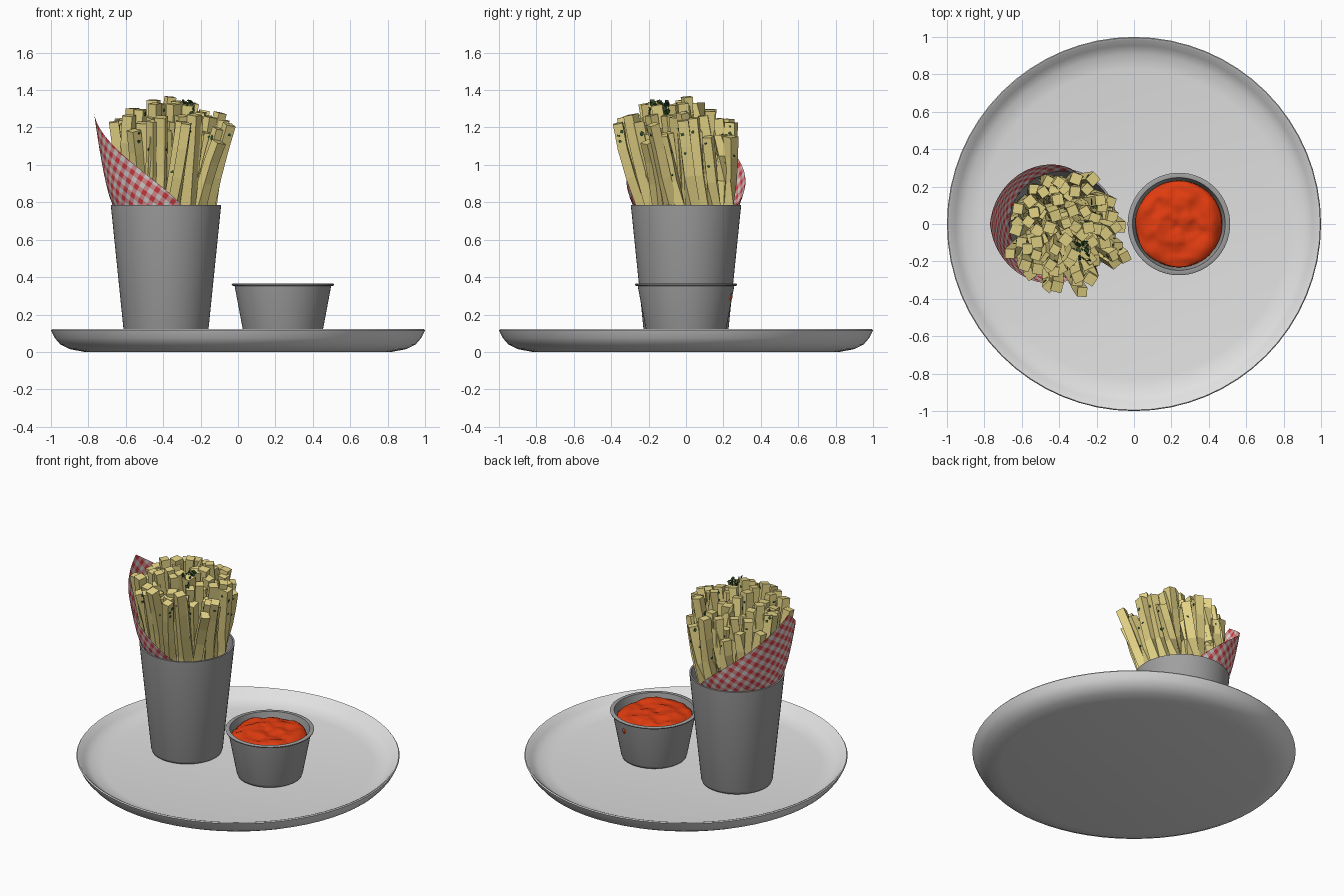
import bpy, bmesh, math, random
from mathutils import Vector, Matrix, noise

random.seed(4)
if "Cube" in bpy.data.objects:
    bpy.data.objects.remove(bpy.data.objects["Cube"])


def material(name, r, g, b):
    m = bpy.data.materials.new(name)
    m.use_nodes = True
    m.diffuse_color = (r, g, b, 1)
    m.node_tree.nodes["Principled BSDF"].inputs["Base Color"].default_value = (r, g, b, 1)
    return m


china = material("white china", 0.75, 0.75, 0.75)
metal = material("grey metal", 0.35, 0.35, 0.35)
potato = material("golden potato", 0.78, 0.66, 0.24)
sauce_red = material("tomato red", 0.75, 0.045, 0.005)
herb = material("herb green", 0.03, 0.08, 0.025)
paper_white = material("paper white", 0.75, 0.75, 0.75)
paper_pink = material("paper pink", 0.78, 0.33, 0.33)
paper_red = material("paper red", 0.75, 0.05, 0.06)


def finish(bm, name, mats, smooth=None, recalc=True):
    if recalc:
        bmesh.ops.recalc_face_normals(bm, faces=bm.faces[:])
    mesh = bpy.data.meshes.new(name)
    bm.to_mesh(mesh)
    bm.free()
    for m in mats:
        mesh.materials.append(m)
    ob = bpy.data.objects.new(name, mesh)
    bpy.context.collection.objects.link(ob)
    if smooth:
        bpy.ops.object.select_all(action='DESELECT')
        ob.select_set(True)
        bpy.context.view_layer.objects.active = ob
        bpy.ops.object.shade_smooth_by_angle(angle=math.radians(smooth))
    return ob


def lathe(profile, x=0.0, steps=64):
    """Spin a (radius, height) profile round a vertical axis at x."""
    bm = bmesh.new()
    verts = [bm.verts.new((r, 0, z)) for r, z in profile]
    edges = [bm.edges.new(pair) for pair in zip(verts, verts[1:])]
    bmesh.ops.spin(bm, geom=verts + edges, cent=(0, 0, 0), axis=(0, 0, 1),
                   angle=math.tau, steps=steps, use_merge=False)
    bmesh.ops.remove_doubles(bm, verts=bm.verts[:], dist=1e-5)
    bmesh.ops.translate(bm, verts=bm.verts[:], vec=(x, 0, 0))
    return bm


# Plate with a raised, curved edge
finish(lathe([(0, 0), (0.82, 0), (0.9, 0.015), (0.95, 0.04), (0.98, 0.075), (1, 0.115),
              (0.995, 0.122), (0.985, 0.118), (0.955, 0.085), (0.91, 0.058),
              (0.83, 0.045), (0, 0.045)]), "plate", [china], 40)

# Tall cup and small sauce cup
CUP = Vector((-0.385, 0, 0))
POT = Vector((0.24, 0, 0))
RIM = 0.785
finish(lathe([(0, 0.045), (0.2, 0.045), (0.215, 0.053), (0.222, 0.07), (0.295, RIM),
              (0.284, RIM), (0.212, 0.08), (0, 0.07)], CUP.x), "tall_cup", [metal], 40)
finish(lathe([(0, 0.045), (0.185, 0.045), (0.198, 0.053), (0.205, 0.07), (0.258, 0.352),
              (0.272, 0.355), (0.274, 0.362), (0.268, 0.366), (0.248, 0.364),
              (0.235, 0.3), (0.195, 0.07), (0, 0.06)], POT.x), "sauce_cup", [metal], 40)

# Lumpy sauce surface
dome = [(0.0125 * i, 0.356 - 0.03 * (i / 18) ** 6) for i in range(19)]
bm = lathe(dome + [(0.232, 0.3), (0, 0.28)], POT.x, 56)
for v in bm.verts:
    if v.co.z > 0.31:
        wave = noise.noise(v.co * 11) + 0.4 * noise.noise(v.co * 27)
        v.co.z += 0.021 * wave
        v.co.xy = POT.xy + (v.co.xy - POT.xy) * (1.02 + 0.04 * noise.noise(v.co * 9))
finish(bm, "sauce", [sauce_red], 60)

# Drip on the outside of the sauce cup
bm = bmesh.new()
bmesh.ops.create_uvsphere(bm, u_segments=10, v_segments=6, radius=0.014)
a = math.radians(76)
drip_at = POT + Vector((0.247 * math.cos(a), 0.247 * math.sin(a), 0.295))
bmesh.ops.transform(bm, verts=bm.verts[:],
                    matrix=Matrix.Translation(drip_at) @ Matrix.Diagonal((0.8, 0.6, 1.4, 1)))
finish(bm, "sauce_drip", [sauce_red], 60)

# Checked paper: a flat check cut to a triangle, then rolled round the cup
PEAK, REACH, MEAN = 1.28, 1.87, 0.33
CELL = 0.028
bm = bmesh.new()
bmesh.ops.create_grid(bm, x_segments=64, y_segments=64, size=32 * CELL)
for f in bm.faces:
    c = f.calc_center_median() / CELL
    f.material_index = math.floor(c.x) % 2 + math.floor(c.y) % 2
bmesh.ops.transform(bm, verts=bm.verts[:],
                    matrix=Matrix.Translation((0, 1, 0)) @ Matrix.Rotation(0.6, 4, 'Z'))
drop, run = PEAK - RIM, REACH * MEAN
for point, normal in [((0, PEAK, 0), (drop, run, 0)), ((0, PEAK, 0), (-drop, run, 0)),
                      ((0, RIM - 0.03, 0), (0, -1, 0))]:
    bmesh.ops.bisect_plane(bm, geom=bm.verts[:] + bm.edges[:] + bm.faces[:],
                           plane_co=point, plane_no=normal, clear_outer=True)
for v in bm.verts:
    angle, z = v.co.x / MEAN, v.co.y
    r = 0.28 + 0.105 * max(0, (z - RIM) / drop) ** 0.65
    v.co = CUP + Vector((-r * math.cos(angle), r * math.sin(angle), z))
finish(bm, "checked_paper", [paper_white, paper_pink, paper_red], 40, recalc=False)


# Fries: bent square sticks fanning out of the cup
def stick(bm, path, width, spin):
    rings = []
    for i, p in enumerate(path):
        tangent = path[min(i + 1, len(path) - 1)] - path[max(i - 1, 0)]
        turn = tangent.to_track_quat('Z', 'Y').to_matrix() @ Matrix.Rotation(spin, 3, 'Z')
        h = width / 2
        rings.append([bm.verts.new(p + turn @ Vector((sx * h, sy * h, 0)))
                      for sx, sy in ((-1, -1), (1, -1), (1, 1), (-1, 1))])
    for low, high in zip(rings, rings[1:]):
        for k in range(4):
            n = (k + 1) % 4
            bm.faces.new((low[k], low[n], high[n], high[k]))
    bm.faces.new(rings[0][::-1])
    bm.faces.new(rings[-1])
    return rings


def fleck(bm, centre, normal, size):
    turn = normal.to_track_quat('Z', 'Y').to_matrix().to_4x4()
    shape = Matrix.Diagonal((size, size * random.uniform(0.5, 1.4), 0.005, 1))
    spin = Matrix.Rotation(random.uniform(0, math.pi), 4, 'Z')
    bmesh.ops.create_cube(bm, size=1, matrix=Matrix.Translation(centre) @ turn @ spin @ shape)


fries, herbs = bmesh.new(), bmesh.new()
COUNT = 84
for i in range(COUNT):
    s = math.sqrt((i + 0.5) / COUNT)
    angle = i * 2.39996 + random.uniform(-0.1, 0.1)
    out = Vector((math.cos(angle), math.sin(angle), 0))
    foot = CUP + out * 0.15 * s + Vector((0, 0, 0.13))
    neck = CUP + out * 0.245 * s + Vector((0, 0, RIM))
    jitter = Vector((random.uniform(-1, 1), random.uniform(-1, 1), 0)) * 0.03
    height = 1.34 - 0.13 * s * s + random.uniform(-0.12, 0.035)
    tip = Vector((-0.358, -0.045, height)) + out * 0.315 * s + jitter
    bend = random.uniform(-0.012, 0.016)
    path = [foot, neck, neck.lerp(tip, 0.35) + out * bend,
            neck.lerp(tip, 0.7) + out * bend, tip]
    rings = stick(fries, path, random.uniform(0.05, 0.06), random.uniform(0, math.pi))
    # Herb flecks lying on the sides of the stick
    for _ in range(3):
        k, seg = random.randrange(4), random.choice((2, 3))
        n = (k + 1) % 4
        low, high = rings[seg], rings[seg + 1]
        t, w = random.uniform(0.1, 0.9), random.uniform(0.25, 0.75)
        a = low[k].co.lerp(low[n].co, w)
        b = high[k].co.lerp(high[n].co, w)
        normal = (low[n].co - low[k].co).cross(high[k].co - low[k].co).normalized()
        fleck(herbs, a.lerp(b, t), normal, random.uniform(0.01, 0.018))

# Small heap of herbs on top
for _ in range(30):
    spot = Vector((random.gauss(-0.27, 0.02), random.gauss(-0.14, 0.03), random.uniform(1.27, 1.34)))
    normal = Vector([random.uniform(-1, 1) for _ in range(3)]).normalized()
    fleck(herbs, spot, normal, random.uniform(0.014, 0.026))

finish(fries, "fries", [potato])
finish(herbs, "herb_flecks", [herb])
